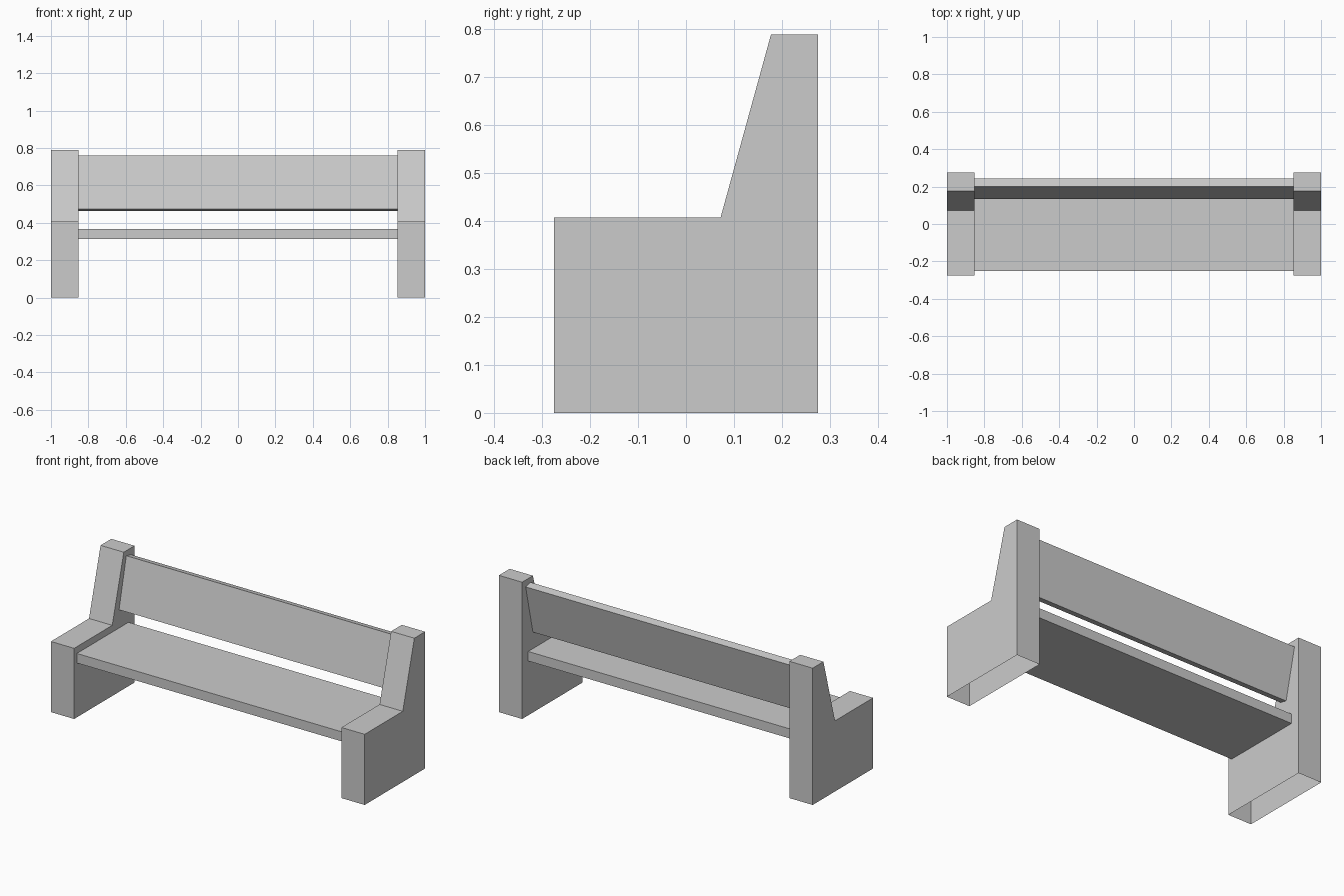
import bpy
import bmesh

cube = bpy.data.objects.get("Cube")
if cube:
    bpy.data.objects.remove(cube, do_unlink=True)

concrete = bpy.data.materials.new("plain grey")
concrete.use_nodes = True
GREY = (0.6, 0.6, 0.6, 1)
concrete.diffuse_color = GREY
concrete.node_tree.nodes["Principled BSDF"].inputs["Base Color"].default_value = GREY


def extrude_profile(name, profile, x0, x1, open_bottom=False):
    """Sweep a (y, z) outline along x from x0 to x1."""
    bm = bmesh.new()
    face = bm.faces.new([bm.verts.new((x0, y, z)) for y, z in profile])
    swept = bmesh.ops.extrude_face_region(bm, geom=[face], use_keep_orig=True)
    moved = [g for g in swept["geom"] if isinstance(g, bmesh.types.BMVert)]
    bmesh.ops.translate(bm, verts=moved, vec=(x1 - x0, 0, 0))
    bmesh.ops.recalc_face_normals(bm, faces=bm.faces)
    if open_bottom:
        floor = [f for f in bm.faces if all(v.co.z < 0.001 for v in f.verts)]
        bmesh.ops.delete(bm, geom=floor, context="FACES_ONLY")
    mesh = bpy.data.meshes.new(name)
    bm.to_mesh(mesh)
    bm.free()
    mesh.materials.append(concrete)
    obj = bpy.data.objects.new(name, mesh)
    bpy.context.collection.objects.link(obj)
    return obj


INNER, OUTER = 0.852, 1.0

# End supports: hollow underneath, with a sloped backrest edge
support = [(-0.275, 0), (0.275, 0), (0.275, 0.788),
           (0.177, 0.788), (0.072, 0.407), (-0.275, 0.407)]
extrude_profile("left_support", support, INNER, OUTER, open_bottom=True)
extrude_profile("right_support", support, -OUTER, -INNER, open_bottom=True)

# Flat seat plank
seat = [(-0.25, 0.313), (0.22, 0.313), (0.22, 0.368), (-0.25, 0.368)]
extrude_profile("seat", seat, -INNER, INNER)

# Backrest plank, leaning back
backrest = [(0.134, 0.473), (0.177, 0.463), (0.243, 0.749), (0.2, 0.759)]
extrude_profile("backrest", backrest, -INNER, INNER)
